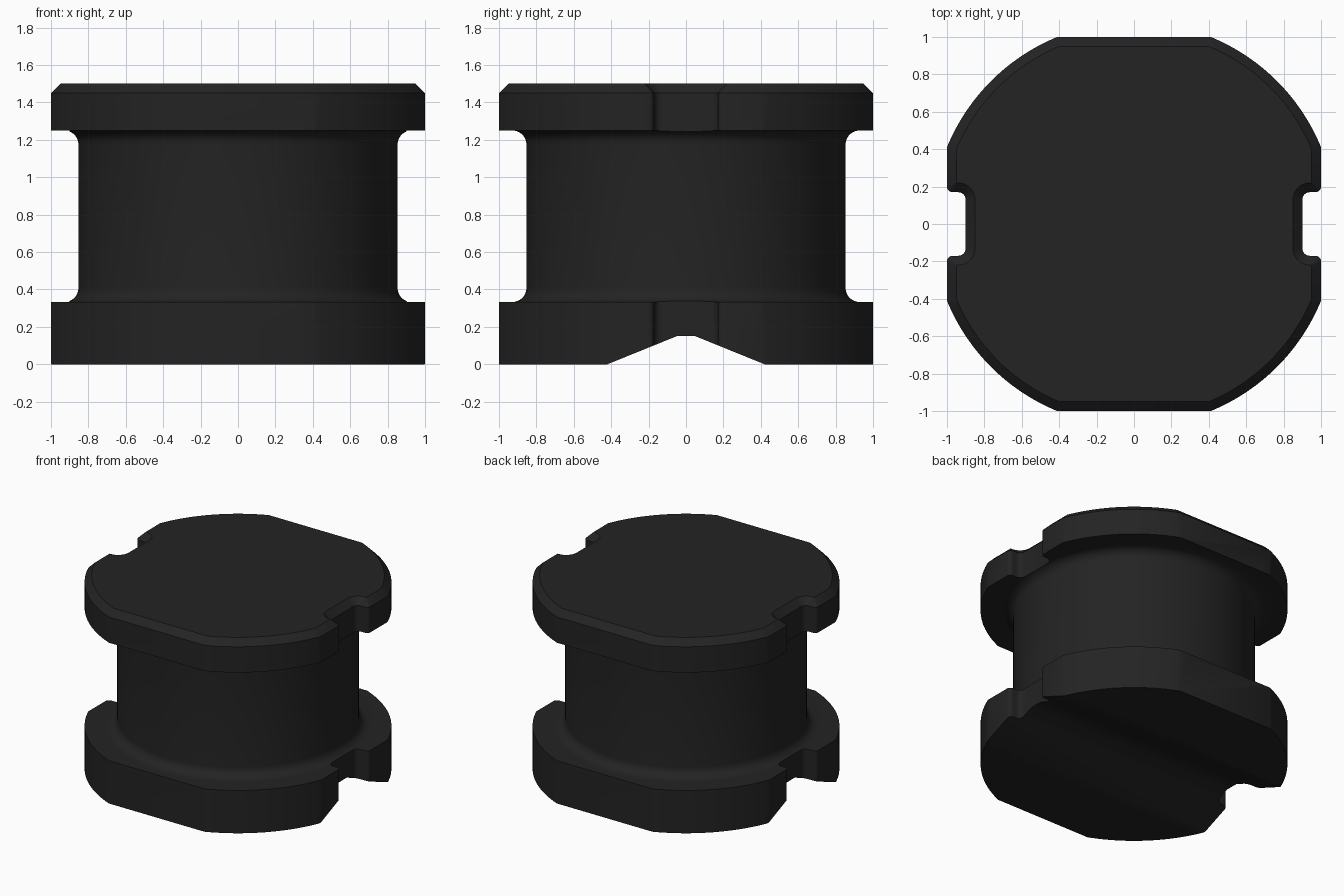
import bpy
import bmesh
from math import acos, cos, sin, pi, radians

if "Cube" in bpy.data.objects:
    bpy.data.objects.remove(bpy.data.objects["Cube"], do_unlink=True)

dark = bpy.data.materials.new("dark ferrite")
dark.use_nodes = True
colour = (0.017, 0.017, 0.017, 1)
dark.diffuse_color = colour
dark.node_tree.nodes["Principled BSDF"].inputs["Base Color"].default_value = colour


def arc(cx, cy, r, start, end, steps):
    angles = [start + (end - start) * i / steps for i in range(steps + 1)]
    return [(cx + r * cos(a), cy + r * sin(a)) for a in angles]


def outline(inset):
    """Clipped disc with a rounded notch on each side, shrunk by inset."""
    flat, radius = 1 - inset, 1.081 - inset
    corner = max(0.03 - inset, 0.003)
    a = acos(flat / radius)
    quarter = arc(0.94, 0.13, 0.04 + inset, pi, pi / 2, 8)
    quarter += arc(flat - corner, 0.17 + inset + corner, corner, -pi / 2, 0, 6)
    quarter += arc(0, 0, radius, a, pi / 2 - a, 24)
    half = quarter + [(-x, y) for x, y in reversed(quarter)]
    return half + [(-x, -y) for x, y in half]


def loft(name, rings):
    """Closed solid through a stack of matching rings of 3D points."""
    bm = bmesh.new()
    loops = [[bm.verts.new(p) for p in ring] for ring in rings]
    n = len(loops[0])
    for low, high in zip(loops, loops[1:]):
        for i in range(n):
            j = (i + 1) % n
            bm.faces.new((low[i], low[j], high[j], high[i]))
    bm.faces.new(loops[0][::-1])
    bm.faces.new(loops[-1])
    bmesh.ops.recalc_face_normals(bm, faces=bm.faces)
    mesh = bpy.data.meshes.new(name)
    bm.to_mesh(mesh)
    bm.free()
    mesh.materials.append(dark)
    obj = bpy.data.objects.new(name, mesh)
    bpy.context.collection.objects.link(obj)
    return obj


def apply_boolean(target, cutter, operation):
    cutter.hide_render = True
    mod = target.modifiers.new(operation.lower(), "BOOLEAN")
    mod.operation, mod.object, mod.solver = operation, cutter, "EXACT"
    bpy.context.view_layer.objects.active = target
    bpy.ops.object.modifier_apply(modifier=mod.name)
    bpy.data.objects.remove(cutter, do_unlink=True)


# Turned bobbin: two oversized flanges joined by a filleted core
core, fillet, low, high = 0.853, 0.075, 0.333, 1.25
profile = [(1.2, -0.1), (1.2, low)]
profile += arc(core + fillet, low + fillet, fillet, -pi / 2, -pi, 8)
profile += arc(core + fillet, high - fillet, fillet, pi, pi / 2, 8)
profile += [(1.2, high), (1.2, 1.6)]
bobbin = loft("bobbin_core", [[(x, y, z) for x, y in arc(0, 0, r, 0, 2 * pi, 96)[:-1]]
                              for r, z in profile])

# Trim the flanges to the notched outline with a chamfered top edge
trim = loft("outline_trim", [[(x, y, z) for x, y in outline(inset)]
                             for inset, z in ((0, 0), (0, 1.45), (0.05, 1.5))])
apply_boolean(bobbin, trim, "INTERSECT")

# Tapered channel across the underside
channel = [(-0.667, -0.1), (0.667, -0.1), (0.05, 0.15), (-0.05, 0.15)]
cutter = loft("channel_cutter", [[(x, y, z) for y, z in channel] for x in (-1.5, 1.5)])
apply_boolean(bobbin, cutter, "DIFFERENCE")

bpy.ops.object.select_all(action="DESELECT")
bobbin.select_set(True)
bpy.context.view_layer.objects.active = bobbin
bpy.ops.object.shade_smooth_by_angle(angle=radians(30))
